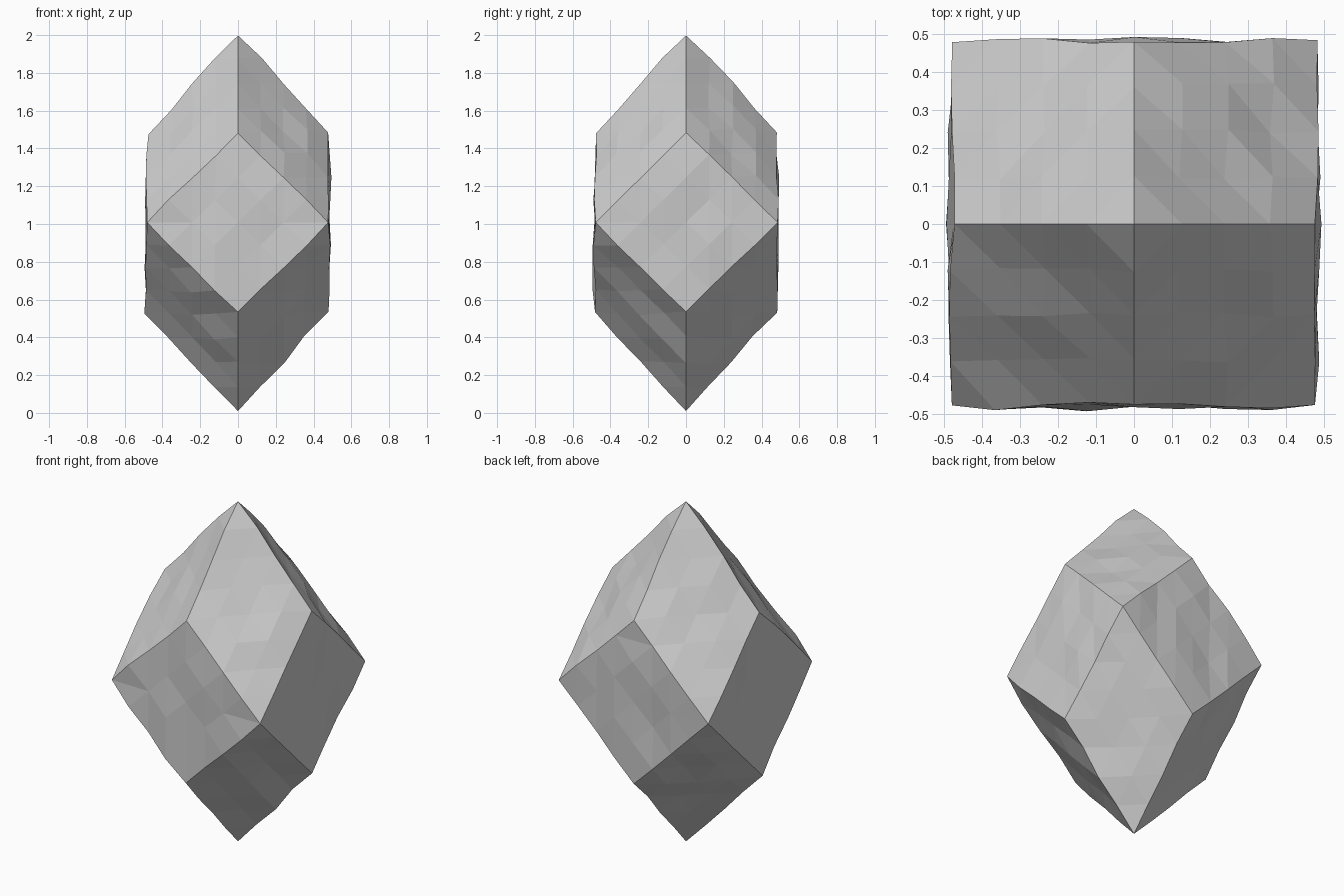
import bpy, bmesh, random
from mathutils import Vector

if "Cube" in bpy.data.objects:
    bpy.data.objects.remove(bpy.data.objects["Cube"])

random.seed(4)
bm = bmesh.new()

# Poles, four belt corners, and upper / lower axis points (-x, +y, +x, -y)
top = bm.verts.new((0, 0, 2.0))
bottom = bm.verts.new((0, 0, 0.005))
upper = [bm.verts.new(p) for p in
         [(-.473, 0, 1.475), (0, .484, 1.487), (.482, 0, 1.487), (0, -.475, 1.48)]]
lower = [bm.verts.new(p) for p in
         [(-.486, 0, .532), (0, .475, .535), (.472, 0, .54), (0, -.484, .533)]]
belt = [bm.verts.new(p) for p in
        [(-.477, .477, 1.008), (.485, .486, 1.008), (.48, -.48, 1.008), (-.484, -.482, 1.008)]]

# Twelve rhombic facets: crown, base and side
for i in range(4):
    j = (i + 1) % 4
    bm.faces.new((top, upper[i], belt[i], upper[j]))
    bm.faces.new((bottom, lower[j], belt[i], lower[i]))
    bm.faces.new((upper[i], belt[i - 1], lower[i], belt[i]))
bmesh.ops.recalc_face_normals(bm, faces=bm.faces)

# Subdivide, then roughen every added point slightly
corners = set([top, bottom] + upper + lower + belt)
bmesh.ops.subdivide_edges(bm, edges=bm.edges[:], cuts=3, use_grid_fill=True)
bm.normal_update()
shifts = [(v, v.normal * random.uniform(-.007, .013))
          for v in bm.verts if v not in corners]
for v, d in shifts:
    v.co += d
bmesh.ops.triangulate(bm, faces=bm.faces[:])

mesh = bpy.data.meshes.new("crystal")
bm.to_mesh(mesh)
bm.free()
bpy.context.collection.objects.link(bpy.data.objects.new("crystal", mesh))
